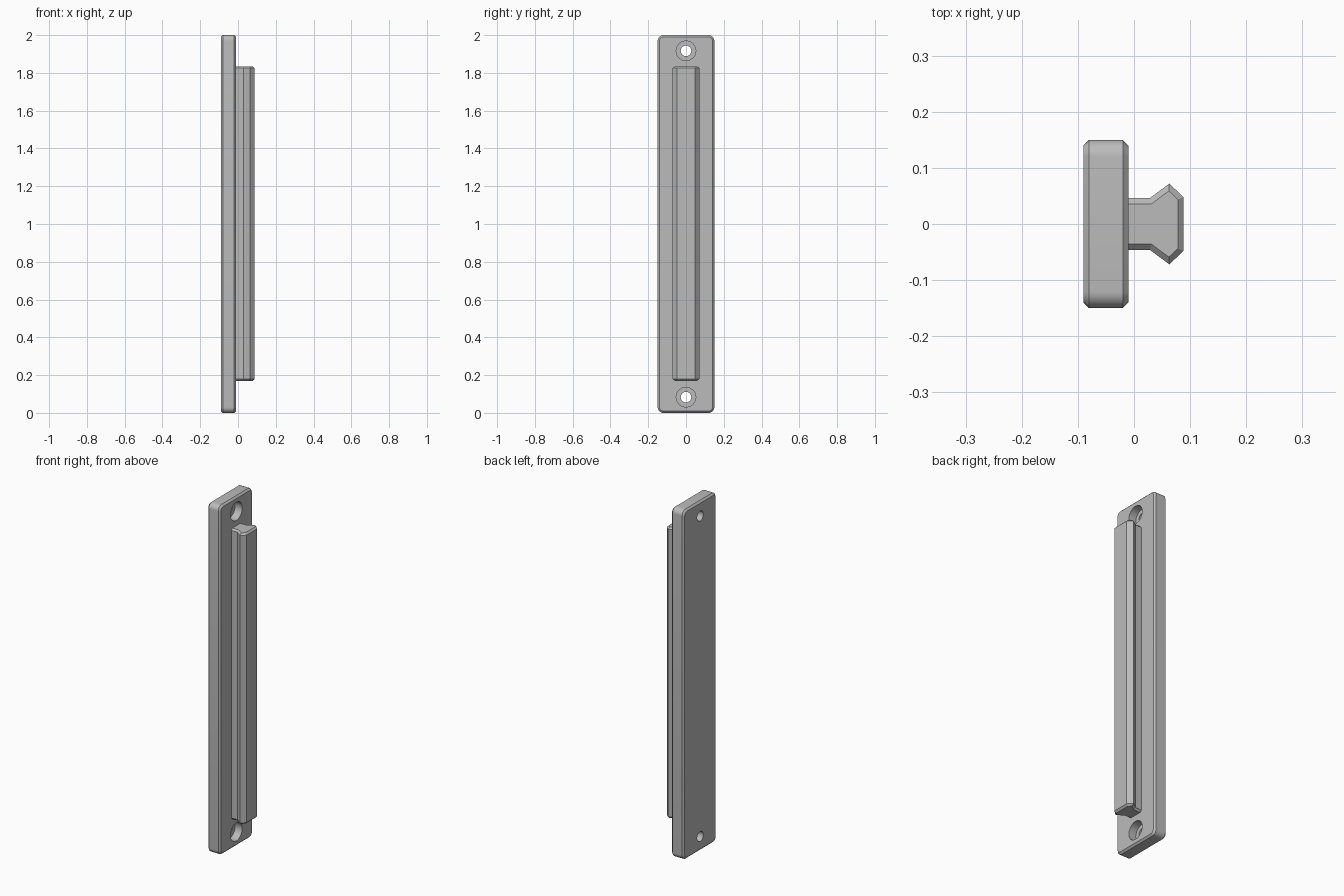
import bpy
import bmesh
import math
from mathutils import Matrix, Vector

cube = bpy.data.objects.get("Cube")
if cube:
    bpy.data.objects.remove(cube, do_unlink=True)

# One grey for the whole handle
grey = bpy.data.materials.new("satin grey")
grey.use_nodes = True
colour = (0.5, 0.5, 0.5, 1)
grey.diffuse_color = colour
grey.node_tree.nodes["Principled BSDF"].inputs["Base Color"].default_value = colour

CHAMFER = 0.01


def link(name, bm):
    bmesh.ops.recalc_face_normals(bm, faces=bm.faces)
    mesh = bpy.data.meshes.new(name)
    bm.to_mesh(mesh)
    bm.free()
    mesh.materials.append(grey)
    obj = bpy.data.objects.new(name, mesh)
    bpy.context.collection.objects.link(obj)
    return obj


def prism(name, outline, direction):
    """Extrude an outline along a direction and chamfer both end caps."""
    bm = bmesh.new()
    bottom = bm.faces.new([bm.verts.new(p) for p in outline])
    step = Vector(direction)
    axis = step.normalized()
    top = bmesh.ops.extrude_face_region(bm, geom=[bottom], use_keep_orig=True)["geom"]
    bmesh.ops.translate(bm, vec=step, verts=[g for g in top if isinstance(g, bmesh.types.BMVert)])
    bmesh.ops.recalc_face_normals(bm, faces=bm.faces)
    bm.normal_update()
    for cap in [f for f in bm.faces if abs(f.normal.dot(axis)) > 0.99]:
        normal = cap.normal.copy()
        bmesh.ops.inset_region(bm, faces=[cap], thickness=CHAMFER, use_even_offset=True)
        rim = {v for e in cap.edges for f in e.link_faces if f is not cap for v in f.verts}
        bmesh.ops.translate(bm, vec=-normal * CHAMFER, verts=list(rim - set(cap.verts)))
    return link(name, bm)


# Backing plate: rounded rectangle
radius, half_y, half_z = 0.03, 0.15, 1.0
outline = []
for i, (sy, sz) in enumerate([(1, 1), (-1, 1), (-1, -1), (1, -1)]):
    for k in range(9):
        a = math.radians(90 * i + 90 * k / 8)
        outline.append((-0.09,
                        sy * (half_y - radius) + radius * math.cos(a),
                        1 + sz * (half_z - radius) + radius * math.sin(a)))
plate = prism("backing_plate", outline, (0.08, 0, 0))


# Stepped screw holes at both ends
def cutter(name, r, x0, x1, z):
    bm = bmesh.new()
    place = Matrix.Translation(((x0 + x1) / 2, 0, z)) @ Matrix.Rotation(math.pi / 2, 4, 'Y')
    bmesh.ops.create_cone(bm, cap_ends=True, segments=40, radius1=r, radius2=r,
                          depth=x1 - x0, matrix=place)
    obj = link(name, bm)
    obj.hide_render = True
    return obj


cutters = []
for z in (0.083, 1.917):
    cutters.append(cutter("screw_hole_cutter", 0.028, -0.2, 0.1, z))
    cutters.append(cutter("screw_head_cutter", 0.052, -0.055, 0.1, z))
for c in cutters:
    mod = plate.modifiers.new("screw hole", 'BOOLEAN')
    mod.object = c
    mod.solver = 'EXACT'
bpy.context.view_layer.update()
cut = bpy.data.meshes.new_from_object(plate.evaluated_get(bpy.context.evaluated_depsgraph_get()))
plate.modifiers.clear()
plate.data = cut
for c in cutters:
    bpy.data.objects.remove(c, do_unlink=True)

# Grip bar: narrow stem flaring to a faceted head
half = [(-0.03, 0.046), (0.028, 0.046), (0.063, 0.072), (0.088, 0.048)]
section = half + [(x, -y) for x, y in reversed(half)]
grip = prism("grip_bar", [(x, y, 0.17) for x, y in section], (0, 0, 1.665))

# Smooth the round corners and holes, keep the chamfers crisp
bpy.ops.object.select_all(action='DESELECT')
plate.select_set(True)
bpy.context.view_layer.objects.active = plate
bpy.ops.object.shade_smooth_by_angle(angle=math.radians(25))
